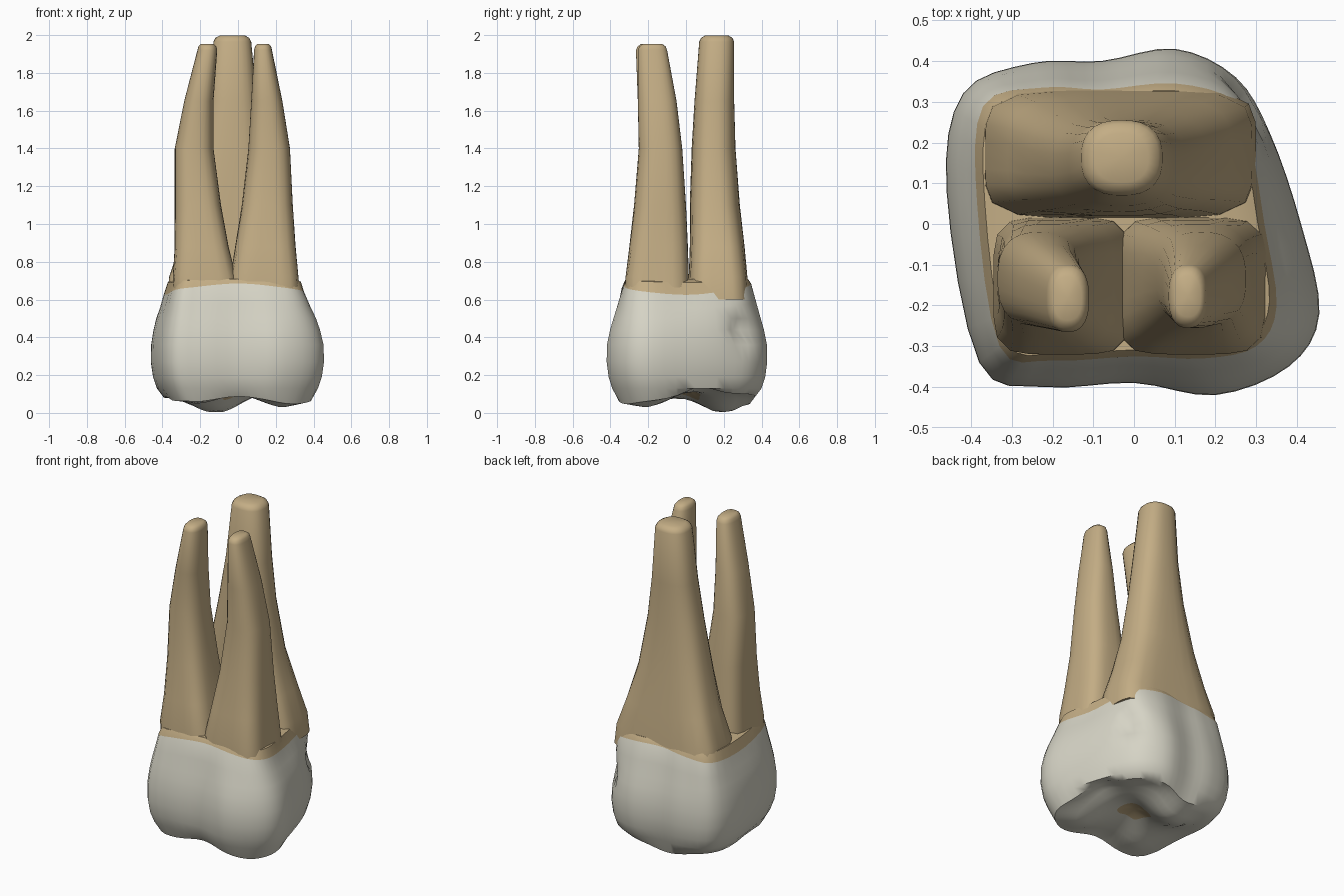
import bpy, bmesh, math
from mathutils import Vector

cube = bpy.data.objects.get("Cube")
if cube:
    bpy.data.objects.remove(cube)


def material(name, rgb):
    m = bpy.data.materials.new(name)
    m.use_nodes = True
    m.diffuse_color = (*rgb, 1)
    bsdf = m.node_tree.nodes["Principled BSDF"]
    bsdf.inputs["Base Color"].default_value = (*rgb, 1)
    bsdf.inputs["Roughness"].default_value = 0.6
    return m


enamel = material("ivory enamel", (0.67, 0.655, 0.56))
dentine = material("tan dentine", (0.55, 0.42, 0.235))


def spline(points, steps=4):
    """Closed smooth curve through the points."""
    n, out = len(points), []
    for i in range(n):
        a, b, c, d = (Vector(points[(i + k) % n]) for k in (-1, 0, 1, 2))
        for s in range(steps):
            t = s / steps
            out.append(0.5 * (2 * b + (c - a) * t + (2 * a - 5 * b + 4 * c - d) * t**2
                              + (3 * b - a - 3 * c + d) * t**3))
    return out


def loft(name, rings, mats, rule=None):
    """Skin a stack of rings, closing both ends with a fan."""
    bm = bmesh.new()
    rows = [[bm.verts.new(p) for p in ring] for ring in rings]
    n = len(rows[0])
    for k, (lo, hi) in enumerate(zip(rows, rows[1:])):
        for i in range(n):
            j = (i + 1) % n
            f = bm.faces.new((lo[i], lo[j], hi[j], hi[i]))
            f.material_index = rule(k) if rule else 0
    for k, row in ((0, rows[0]), (len(rows), rows[-1])):
        mid = bm.verts.new(sum((v.co for v in row), Vector()) / n)
        for i in range(n):
            f = bm.faces.new((row[i], row[(i + 1) % n], mid))
            f.material_index = rule(k) if rule else 0
    bmesh.ops.recalc_face_normals(bm, faces=bm.faces)
    mesh = bpy.data.meshes.new(name)
    bm.to_mesh(mesh)
    bm.free()
    for m in mats:
        mesh.materials.append(m)
    ob = bpy.data.objects.new(name, mesh)
    bpy.context.collection.objects.link(ob)
    bpy.ops.object.select_all(action='DESELECT')
    ob.select_set(True)
    bpy.context.view_layer.objects.active = ob
    bpy.ops.object.shade_smooth_by_angle(angle=math.radians(50))
    return ob


# Crown: widest outline and neck outline
wide = spline([(.41, 0), (.335, .22), (.25, .36), (.1, .43), (-.08, .4), (-.25, .395), (-.42, .32),
               (-.46, .08), (-.38, -.34), (-.22, -.4), (0, -.39), (.2, -.42), (.38, -.35), (.455, -.22)])
neck = spline([(.32, 0), (.29, .18), (.25, .3), (.1, .345), (-.08, .33), (-.22, .335), (-.37, .29),
               (-.385, .05), (-.33, -.3), (-.2, -.335), (0, -.325), (.17, -.33), (.3, -.3), (.35, -.2)])


def bump(x, y, cx, cy, r):
    return math.exp(-((x - cx)**2 + (y - cy)**2) / r**2)


def biting_height(x, y):
    """Chewing surface: cusps reaching down around a central hollow."""
    z = 0.115
    for cx, cy, depth in ((-.1, .2, .105), (.24, -.22, .085), (-.22, -.23, .065), (-.27, .12, .03)):
        z -= depth * bump(x, y, cx, cy, .17)
    return max(.004, z + .04 * bump(x, y, .3, .07, .1) + .03 * bump(x, y, 0, .02, .1))


def side_ring(z, t, scale=1, wave=0):
    ring = []
    for a, b in zip(neck, wide):
        p = a.lerp(b, t) * scale
        h = z - wave * math.cos(2 * math.atan2(p.y, p.x))
        # small pit near the back left corner
        dent = .04 * math.exp(-((p.y - .3)**2 + (h - .44)**2) / .003) if p.x > 0 else 0
        ring.append((p.x - dent, p.y - dent, h))
    return ring


def biting_ring(scale, lift=0):
    return [(p.x * scale, p.y * scale, biting_height(p.x * scale, p.y * scale) + lift) for p in wide]


crown_rings = [side_ring(.71, 0, .8), side_ring(.7, 0, .95, .01), side_ring(.655, 0, 1, .03),
               side_ring(.57, .32, 1, .015), side_ring(.5, .6), side_ring(.44, .8), side_ring(.36, .98),
               side_ring(.27, 1), side_ring(.19, 1, .975), side_ring(.13, 1, .93),
               biting_ring(.85, -.012)]
crown_rings += [biting_ring(s) for s in (.74, .62, .5, .38, .27, .18, .08)]
last = len(crown_rings)
loft("crown", crown_rings, [enamel, dentine], lambda k: 1 if k < 2 or k >= last - 2 else 0)


# Roots: rounded sections given as height, x range, y range, squareness
def root(name, sections, sides=28):
    rings = []
    for z, x0, x1, y0, y1, power in sections:
        ring = []
        for i in range(sides):
            a = math.tau * i / sides
            c, s = math.cos(a), math.sin(a)
            r = (abs(c)**power + abs(s)**power)**(-1 / power)
            ring.append(((x0 + x1) / 2 + (x1 - x0) / 2 * c * r,
                         (y0 + y1) / 2 + (y1 - y0) / 2 * s * r, z))
        rings.append(ring)
    # rounded tip
    z, x0, x1, y0, y1, power = sections[-1]
    mid = Vector(((x0 + x1) / 2, (y0 + y1) / 2, z))
    for shrink, rise in ((.9, .02), (.65, .034)):
        rings.append([mid.lerp(Vector(p), shrink) + Vector((0, 0, rise)) for p in rings[len(sections) - 1]])
    loft(name, rings, [dentine])


root("front_right_root", [
    (.6, -.34, .0, -.32, .02, 5), (.72, -.345, -.01, -.32, .015, 5), (.88, -.335, -.05, -.3, .01, 4),
    (1.1, -.335, -.09, -.275, .0, 3), (1.4, -.335, -.13, -.25, -.02, 2.6),
    (1.65, -.285, -.13, -.255, -.05, 2.5), (1.92, -.215, -.11, -.265, -.1, 2.5)])
root("front_left_root", [
    (.6, -.05, .33, -.32, .02, 5), (.72, -.04, .32, -.32, .015, 5), (.88, -.015, .305, -.3, .01, 4),
    (1.1, .02, .29, -.275, .0, 3), (1.4, .055, .275, -.25, -.02, 2.6),
    (1.65, .07, .235, -.255, -.05, 2.5), (1.92, .085, .18, -.255, -.1, 2.5)])
root("back_root", [
    (.6, -.37, .3, .01, .335, 5), (.72, -.365, .29, .015, .325, 5), (.88, -.31, .24, .02, .31, 4),
    (1.1, -.26, .18, .02, .285, 3), (1.4, -.2, .13, .03, .262, 2.6),
    (1.65, -.16, .1, .045, .255, 2.5), (1.965, -.13, .07, .07, .255, 2.5)])
